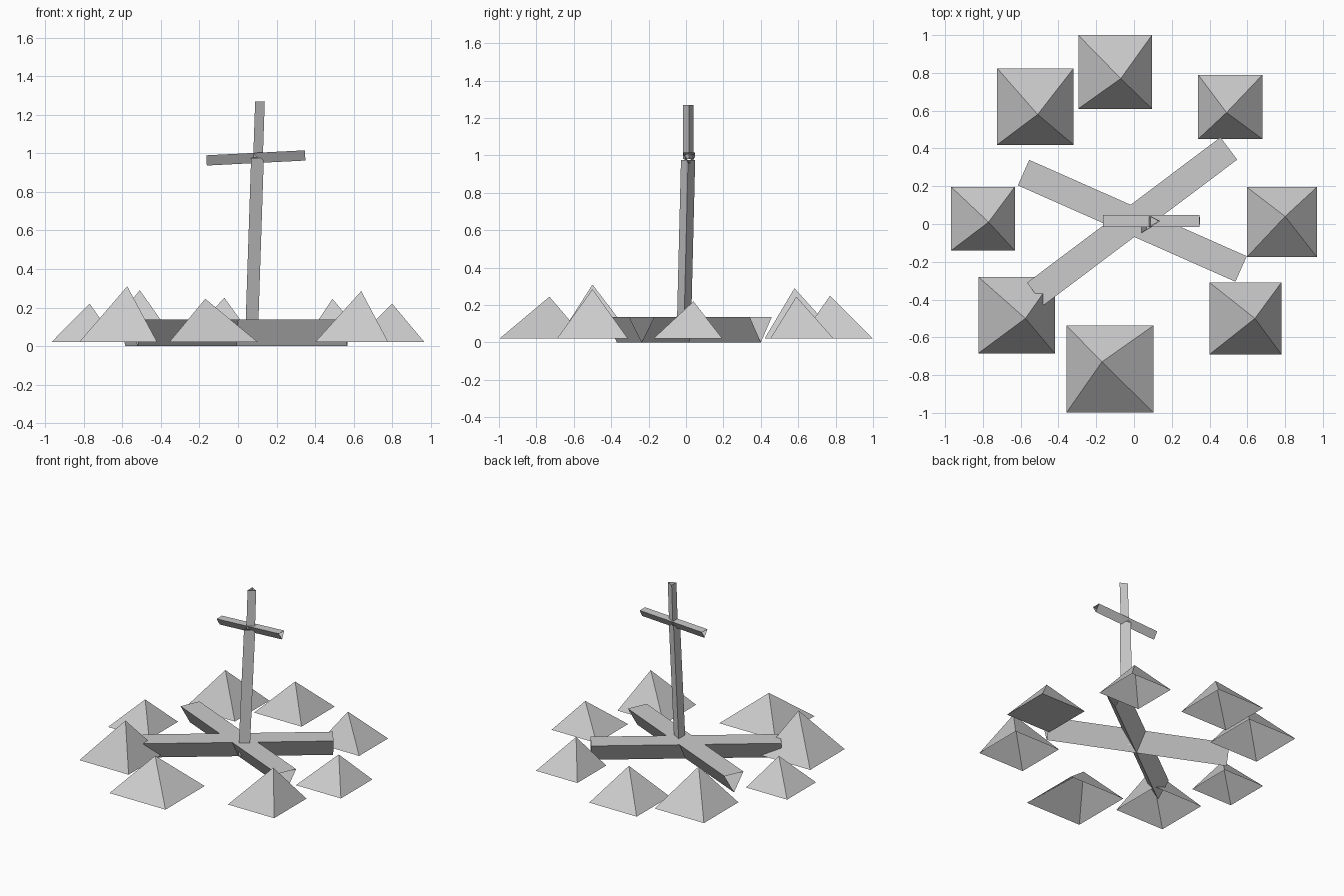
import bpy
from mathutils import Vector

cube = bpy.data.objects.get("Cube")
if cube:
    bpy.data.objects.remove(cube)

# One plain grey for everything
GREY = (0.6, 0.6, 0.6, 1)
grey = bpy.data.materials.new("plain_grey")
grey.use_nodes = True
grey.diffuse_color = GREY
grey.node_tree.nodes["Principled BSDF"].inputs["Base Color"].default_value = GREY


def add_part(name, verts, faces):
    mesh = bpy.data.meshes.new(name)
    mesh.from_pydata(verts, [], faces)
    mesh.materials.append(grey)
    obj = bpy.data.objects.new(name, mesh)
    bpy.context.collection.objects.link(obj)
    return obj


def tube(name, start, end, edge, point):
    """Open three-sided tube: 'edge' spans its flat side, 'point' leads to the ridge."""
    edge, point = Vector(edge) / 2, Vector(point)
    verts = []
    for centre in (Vector(start), Vector(end)):
        verts += [centre - edge, centre + edge, centre + point]
    # wind the sides so that they face outwards
    faces = [(i, (i + 1) % 3, (i + 1) % 3 + 3, i + 3) for i in range(3)]
    axis = Vector(end) - Vector(start)
    if edge.cross(point).dot(axis) < 0:
        faces = [f[::-1] for f in faces]
    return add_part(name, verts, faces)


def pyramid(name, x, y, size, tip, capped=False):
    """Four-sided tent shape with an off-centre tip."""
    r, base = size / 2, 0.02
    verts = [(x - r, y - r, base), (x + r, y - r, base),
             (x + r, y + r, base), (x - r, y + r, base), tip]
    faces = [(i, (i + 1) % 4, 4) for i in range(4)]
    if capped:
        faces.append((3, 2, 1, 0))
    return add_part(name, verts, faces)


# Crossed floor beams, flat on top with the ridge down
TOP = 0.137
for name, start, end in (
        ("floor_beam_long", (-0.522, -0.37, TOP), (0.502, 0.40, TOP)),
        ("floor_beam_short", (-0.585, 0.272, TOP), (0.567, -0.238, TOP))):
    along = (Vector(end) - Vector(start)).normalized()
    across = along.cross(Vector((0, 0, 1))) * 0.148
    tube(name, start, end, across, (0, 0, -TOP))

# Leaning post in two lengths, ridge towards +x
tube("post_lower", (0.037, -0.012, 0.04), (0.068, 0.011, 0.975),
     (0, 0.076, 0), (0.066, 0, 0))
tube("post_upper", (0.079, 0.013, 0.98), (0.089, 0.013, 1.27),
     (0, 0.056, 0), (0.05, 0.002, 0))

# Tilted crossbar, flat on top
tube("crossbar", (-0.165, 0.016, 0.99), (0.347, 0.016, 1.016),
     (0, 0.062, 0), (0.003, 0, -0.053))

# Ring of pyramids
ring = [
    (-0.522, 0.622, 0.405, (-0.51, 0.58, 0.29)),
    (-0.10, 0.805, 0.39, (-0.07, 0.77, 0.25)),
    (0.51, 0.62, 0.34, (0.49, 0.59, 0.245)),
    (0.783, 0.01, 0.37, (0.80, 0.04, 0.22)),
    (0.59, -0.50, 0.38, (0.64, -0.50, 0.285)),
    (-0.127, -0.768, 0.46, (-0.17, -0.73, 0.245)),
    (-0.622, -0.482, 0.405, (-0.575, -0.50, 0.31)),
    (-0.80, 0.028, 0.338, (-0.77, 0.01, 0.22)),
]
for number, (x, y, size, tip) in enumerate(ring, 1):
    pyramid(f"pyramid_{number}", x, y, size, tip, capped=(number == 4))
